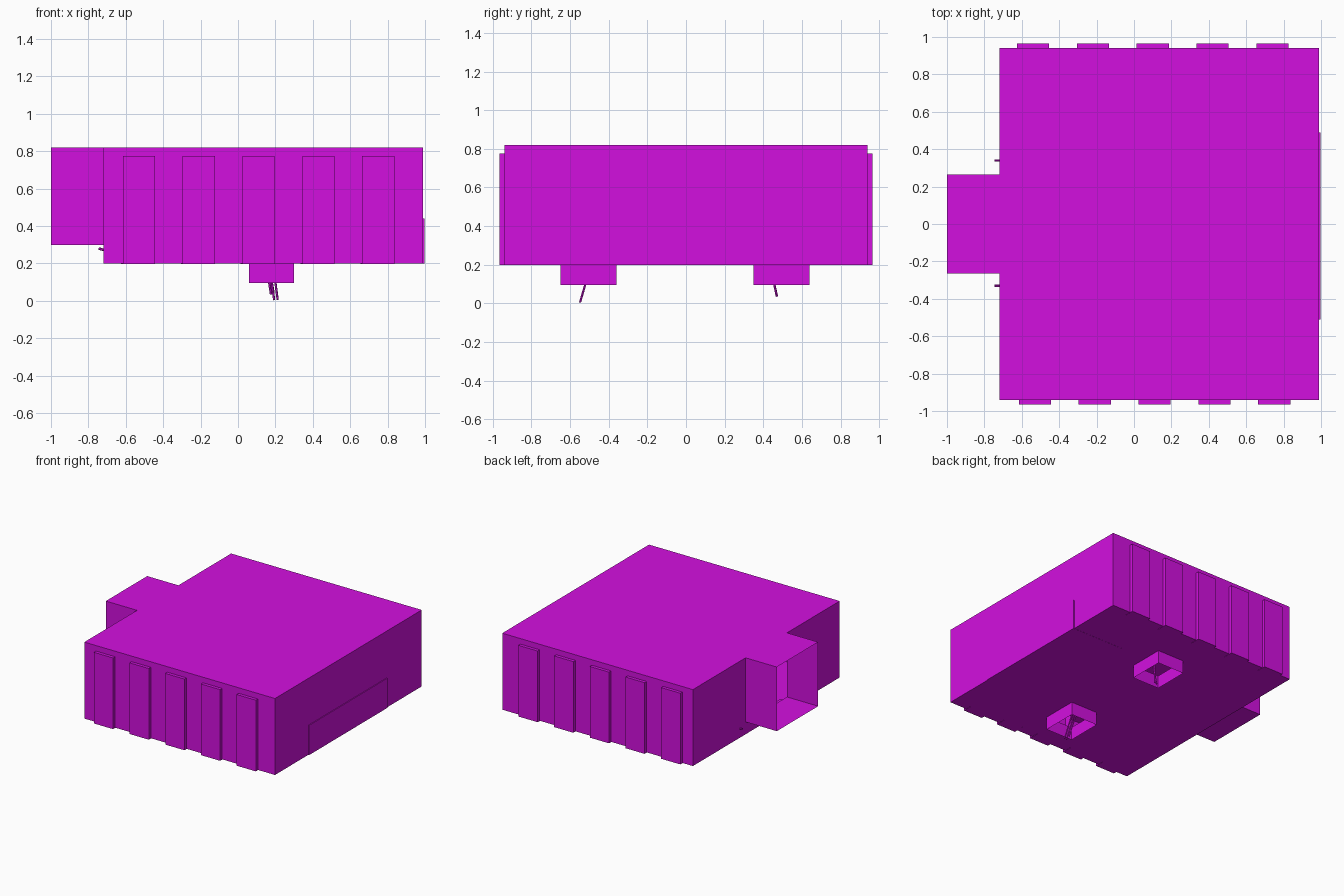
import bpy, bmesh
from mathutils import Vector

if "Cube" in bpy.data.objects:
    bpy.data.objects.remove(bpy.data.objects["Cube"])

mat = bpy.data.materials.new("magenta")
mat.diffuse_color = (0.65, 0.005, 0.74, 1)
mat.use_nodes = True
mat.node_tree.nodes["Principled BSDF"].inputs["Base Color"].default_value = mat.diffuse_color


def finish(name, bm):
    bmesh.ops.remove_doubles(bm, verts=bm.verts, dist=1e-5)
    bmesh.ops.recalc_face_normals(bm, faces=bm.faces)
    me = bpy.data.meshes.new(name)
    bm.to_mesh(me)
    bm.free()
    me.materials.append(mat)
    ob = bpy.data.objects.new(name, me)
    bpy.context.collection.objects.link(ob)
    return ob


def sheet(bm, axis, pos, us, vs, holes=()):
    """Flat panel across one axis, divided at us/vs, leaving out hole cells."""
    for i in range(len(us) - 1):
        for j in range(len(vs) - 1):
            if (i, j) in holes:
                continue
            pts = []
            for u, v in ((us[i], vs[j]), (us[i+1], vs[j]), (us[i+1], vs[j+1]), (us[i], vs[j+1])):
                p = [u, v]
                p.insert(axis, pos)
                pts.append(bm.verts.new(p))
            bm.faces.new(pts)


def box(bm, x, y, z, skip=()):
    """Thin-walled box; skip lists the open sides such as '+x'."""
    r = (x, y, z)
    for a in range(3):
        u, v = [r[k] for k in range(3) if k != a]
        for s in (0, 1):
            if "-+"[s] + "xyz"[a] not in skip:
                sheet(bm, a, r[a][s], u, v)


def rod(bm, a, b, r, sides=6):
    a, b = Vector(a), Vector(b)
    d = b - a
    res = bmesh.ops.create_cone(bm, cap_ends=True, segments=sides, radius1=r, radius2=r, depth=d.length)
    rot = d.to_track_quat('Z', 'Y').to_matrix()
    bmesh.ops.rotate(bm, verts=res["verts"], matrix=rot)
    bmesh.ops.translate(bm, verts=res["verts"], vec=(a + b) / 2)


X0, X1, Y, Z0, Z1 = -0.72, 0.99, 0.94, 0.2, 0.82
PX, PY = (0.06, 0.30), ((-0.65, -0.36), (0.35, 0.64))
HALL = 0.265

# Main hall shell: roof, floor with pit holes, walls with a doorway
bm = bmesh.new()
sheet(bm, 2, Z1, (X0, X1), (-Y, Y))
sheet(bm, 2, Z0, (X0, *PX, X1), (-Y, *PY[0], *PY[1], Y), {(1, 1), (1, 3)})
for s in (-1, 1):
    sheet(bm, 1, s * Y, (X0, X1), (Z0, Z1))
sheet(bm, 0, X1, (-Y, Y), (Z0, Z1))
sheet(bm, 0, X0, (-Y, -HALL, HALL, Y), (Z0, 0.3, Z1), {(1, 1)})
finish("hall_shell", bm)

# Entrance passage, open at both ends
bm = bmesh.new()
box(bm, (-1, X0), (-HALL, HALL), (0.3, Z1), ("-x", "+x"))
finish("entrance_passage", bm)

# Steps from the passage down to the floor
bm = bmesh.new()
for k in (1, 2):
    box(bm, (X0, X0 + 0.06 * k), (-HALL, HALL), (Z0, 0.3 - 0.033 * k), ("-x", "-z"))
finish("entrance_steps", bm)

# Fire pits, open at top and bottom
for i, py in enumerate(PY):
    bm = bmesh.new()
    box(bm, PX, py, (0.095, Z0), ("-z", "+z"))
    finish(f"fire_pit_{i}", bm)

# Leaning logs that hang below the pits
bm = bmesh.new()
for x, z in ((0.193, 0.005), (0.212, 0.006), (0.176, 0.035)):
    rod(bm, (x, -0.55 + z * 0.3, z), (x - 0.03, -0.48, 0.24), 0.006)
rod(bm, (0.177, 0.471, 0.035), (0.18, 0.43, 0.22), 0.006)
rod(bm, (0.19, 0.468, 0.045), (0.16, 0.43, 0.22), 0.006)
finish("fire_logs", bm)

# Shelf cases that show through the long walls
for s, first in ((-1, -0.53), (1, -0.54)):
    for i in range(5):
        cx = first + 0.32 * i
        bm = bmesh.new()
        ys = sorted((s * 0.88, s * 0.966))
        xs = (cx - 0.086, cx + 0.086)
        box(bm, xs, ys, (0.198, 0.775), ("-y" if s > 0 else "+y",))
        for k in (1, 2, 3):
            sheet(bm, 2, 0.198 + 0.144 * k, xs, ys)
        finish(f"shelf_case_{'back' if s > 0 else 'front'}_{i}", bm)

# Platform that shows through the end wall
bm = bmesh.new()
box(bm, (0.53, 0.996), (-0.51, 0.49), (0.199, 0.44))
finish("platform", bm)

# Stubs poking out beside the entrance
bm = bmesh.new()
for y in (-0.33, 0.34):
    rod(bm, (-0.745, y, 0.28), (-0.68, y, 0.262), 0.007)
finish("wall_stubs", bm)
